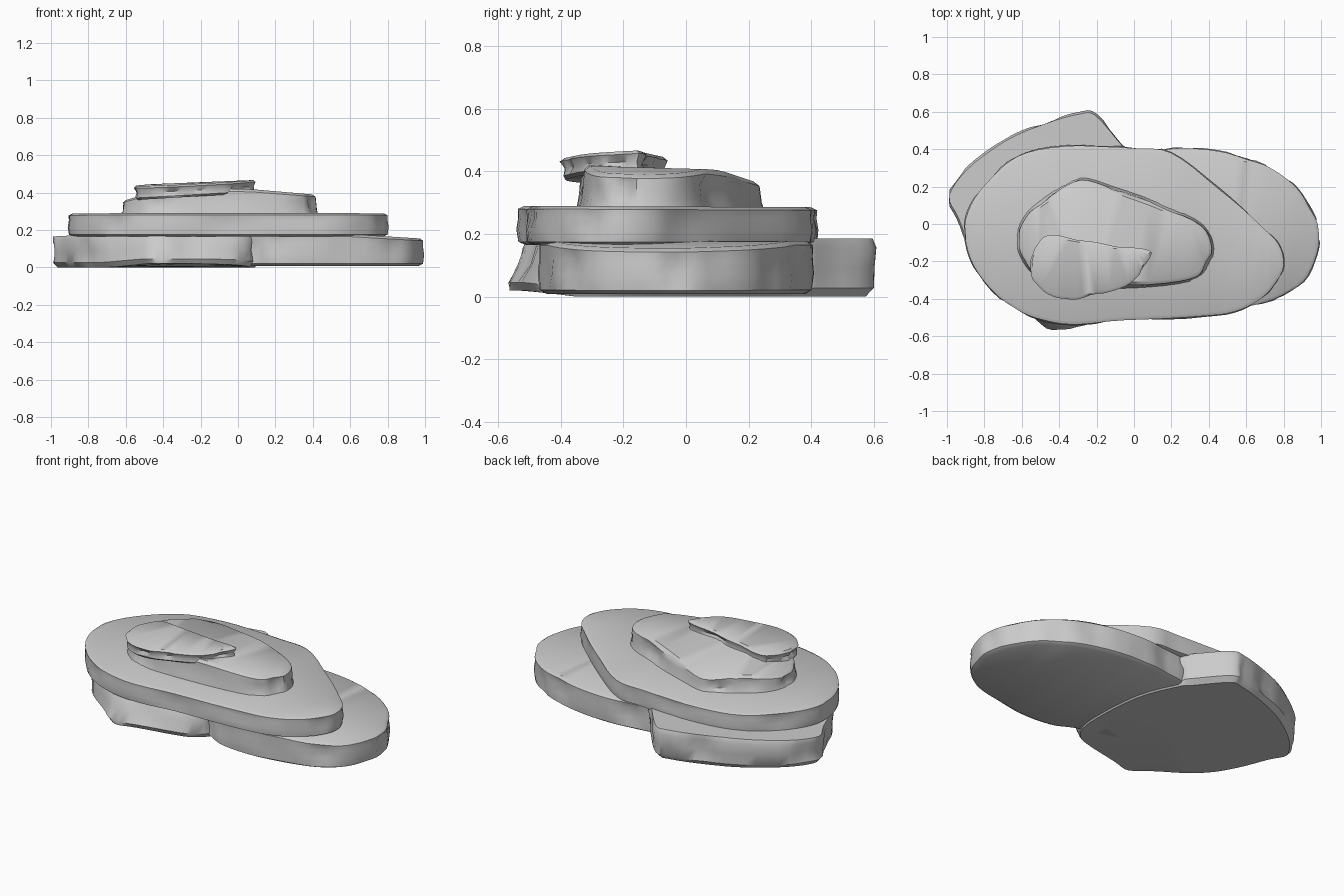
import bpy, bmesh, math, random
from mathutils import Vector

if "Cube" in bpy.data.objects:
    bpy.data.objects.remove(bpy.data.objects["Cube"])

random.seed(4)


def smooth_loop(pts, steps=4):
    """Closed Catmull-Rom curve through the outline points."""
    out, n = [], len(pts)
    for i in range(n):
        p0, p1, p2, p3 = (Vector(pts[(i + k) % n]) for k in (-1, 0, 1, 2))
        for s in range(steps):
            t = s / steps
            out.append(0.5 * (2 * p1 + (p2 - p0) * t + (2 * p0 - 5 * p1 + 4 * p2 - p3) * t * t
                              + (3 * p1 - p0 - 3 * p2 + p3) * t ** 3))
    return out


def slab(name, outline, z0, z1, rings, top=lambda x, y: 0, bottom=lambda x, y: 0,
         rough=0.012, warp=lambda p, t: p):
    """Loft an outline through (height fraction, inset) rings with a worn, chipped side."""
    loop = smooth_loop(outline)
    n = len(loop)
    ph = random.uniform(0, 6)
    bm = bmesh.new()
    levels = []
    for t, inset in rings:
        ring = []
        for i, p in enumerate(loop):
            d = loop[(i + 1) % n] - loop[i - 1]
            inward = Vector((-d.y, d.x)).normalized()
            wave = max(0, math.sin(i * 0.9 + ph) * math.sin(i * 0.37 + 2 * t)) * rough
            wave *= math.sin(math.pi * t)
            q = warp(p + inward * (inset + wave), t)
            lo, hi = z0 + bottom(*q), z1 + top(*q)
            ring.append(bm.verts.new((q.x, q.y, lo + (hi - lo) * t)))
        levels.append(ring)
    for a, b in zip(levels, levels[1:]):
        for i in range(n):
            j = (i + 1) % n
            bm.faces.new((a[i], a[j], b[j], b[i]))
    caps = [bm.faces.new(levels[-1]), bm.faces.new(levels[0][::-1])]
    bmesh.ops.triangulate(bm, faces=caps)
    bmesh.ops.recalc_face_normals(bm, faces=bm.faces)
    me = bpy.data.meshes.new(name)
    bm.to_mesh(me)
    bm.free()
    ob = bpy.data.objects.new(name, me)
    bpy.context.collection.objects.link(ob)
    bpy.ops.object.select_all(action='DESELECT')
    ob.select_set(True)
    bpy.context.view_layer.objects.active = ob
    bpy.ops.object.shade_smooth_by_angle(angle=math.radians(40))
    return ob


side = [(0, 0.03), (0.08, 0.006), (0.4, 0.0), (0.7, 0.006), (0.92, 0.005), (1, 0.025)]


# Base slab at the left, with a spur flaring out at the front foot
def flare(p, t):
    if p.y < -0.3 and p.x < 0.1:
        p = p + Vector((0, 0.09 * t * (-p.y - 0.3) / 0.29))
    return p


slab("base_slab_left",
     [(-1.0, 0.15), (-0.95, 0.03), (-0.88, -0.14), (-0.78, -0.3), (-0.58, -0.48), (-0.44, -0.595),
      (-0.3, -0.57), (-0.08, -0.52), (0.04, -0.46), (0.12, -0.3), (0.1, 0.1), (0.0, 0.36),
      (-0.05, 0.42), (-0.2, 0.59), (-0.3, 0.598), (-0.5, 0.54), (-0.7, 0.45), (-0.9, 0.3)],
     0.0, 0.185,
     [(0, 0.035), (0.15, 0.008), (0.5, 0.006), (0.85, 0.0), (1, 0.012)],
     top=lambda x, y: -0.02 * max(0, -x - 0.6) / 0.4,
     bottom=lambda x, y: 0.02 * max(0, min(1, (-y - 0.35) * 6)), rough=0.03, warp=flare)

# Base slab at the right
slab("base_slab_right",
     [(-0.3, 0.25), (-0.4, 0.0), (-0.2, -0.3), (0.08, -0.4), (0.22, -0.46), (0.45, -0.47),
      (0.75, -0.41), (0.91, -0.31), (0.98, -0.17), (0.995, -0.03), (0.94, 0.1), (0.85, 0.22),
      (0.7, 0.32), (0.5, 0.385), (0.3, 0.41), (0.12, 0.4), (-0.1, 0.36)],
     0.008, 0.178, side, top=lambda x, y: -0.025 * max(0, x - 0.6) / 0.4, rough=0.025)

# Broad middle slab
slab("middle_slab",
     [(-0.91, -0.05), (-0.86, -0.23), (-0.72, -0.4), (-0.55, -0.5), (-0.34, -0.542), (-0.05, -0.52),
      (0.38, -0.5), (0.58, -0.46), (0.72, -0.37), (0.8, -0.25), (0.79, -0.13), (0.7, -0.02),
      (0.45, 0.2), (0.2, 0.385), (0.0, 0.41), (-0.3, 0.425), (-0.58, 0.385), (-0.75, 0.27),
      (-0.88, 0.1)],
     0.165, 0.29, side, top=lambda x, y: -0.01 * (y + 0.5) * 0.5, rough=0.015)

# Upper slab, sloping down at the back and ends
slab("upper_slab",
     [(-0.635, -0.06), (-0.61, -0.18), (-0.53, -0.28), (-0.38, -0.345), (0.0, -0.345), (0.3, -0.31),
      (0.39, -0.24), (0.43, -0.13), (0.37, 0.0), (0.15, 0.11), (-0.1, 0.2), (-0.29, 0.25),
      (-0.45, 0.165), (-0.57, 0.07)],
     0.275, 0.42, [(0, 0.0), (0.3, 0.008), (0.65, 0.012), (0.9, 0.015), (1, 0.035)],
     top=lambda x, y: -0.05 * max(0, y - 0.06) / 0.15 - 0.03 * max(0, x - 0.05) / 0.35
     - 0.06 * max(0, -x - 0.4) / 0.2, rough=0.03)

# Small cap slab, tilted up to the right
slab("cap_slab",
     [(-0.56, -0.2), (-0.54, -0.3), (-0.46, -0.375), (-0.34, -0.405), (-0.2, -0.38), (-0.05, -0.335),
      (0.03, -0.27), (0.08, -0.19), (0.08, -0.14), (-0.1, -0.115), (-0.3, -0.08), (-0.46, -0.06),
      (-0.53, -0.13)],
     0.375, 0.45, [(0, 0.02), (0.15, 0.008), (0.5, 0.012), (0.85, 0.0), (1, 0.016)],
     top=lambda x, y: 0.045 * (x + 0.25) + 0.03 * (y + 0.22),
     bottom=lambda x, y: 0.06 * (x + 0.3), rough=0.02)
